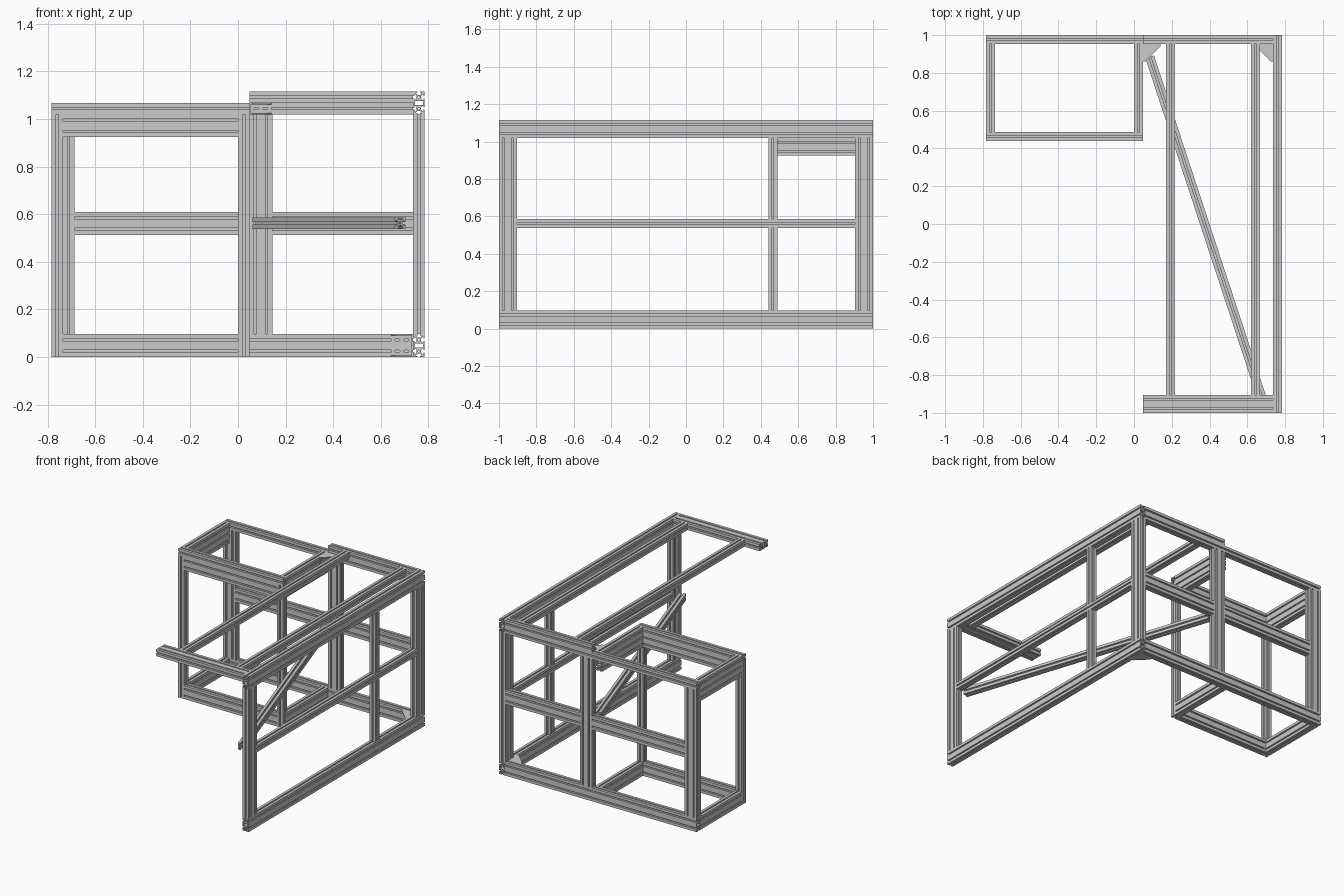
import bpy, bmesh, math
from mathutils import Matrix, Vector

if "Cube" in bpy.data.objects:
    bpy.data.objects.remove(bpy.data.objects["Cube"])

U = 0.048          # width of one extrusion cell


def prism_mesh(loops, length):
    """Fill closed 2D loops (first is the outline, rest are holes) and extrude along z."""
    cu = bpy.data.curves.new("section", 'CURVE')
    cu.dimensions = '2D'
    cu.fill_mode = 'BOTH'
    cu.extrude = length / 2
    for pts in loops:
        sp = cu.splines.new('POLY')
        sp.points.add(len(pts) - 1)
        for p, co in zip(sp.points, pts):
            p.co = (co[0], co[1], 0, 1)
        sp.use_cyclic_u = True
    ob = bpy.data.objects.new("section", cu)
    bpy.context.scene.collection.objects.link(ob)
    dg = bpy.context.evaluated_depsgraph_get()
    me = bpy.data.meshes.new_from_object(ob.evaluated_get(dg))
    bpy.data.objects.remove(ob)
    bpy.data.curves.remove(cu)
    return me


def ring(cx, cy, rx, ry, n=12):
    return [(cx + rx * math.cos(2 * math.pi * i / n), cy + ry * math.sin(2 * math.pi * i / n))
            for i in range(n)]


# T-slot: offset along the edge and depth into the bar
HALF_SLOT = [(.0048, 0), (.0048, .0052), (.0115, .0052), (.0115, .008), (.0055, .0145)]
SLOT = [(-s, d) for s, d in HALF_SLOT] + [(s, d) for s, d in reversed(HALF_SLOT)]


def section(cells):
    w, h = cells * U / 2, U / 2
    centres = [(i - (cells - 1) / 2) * U for i in range(cells)]
    out = [(-w, -h)]
    out += [(c + s, -h + d) for c in centres for s, d in SLOT]
    out += [(w, -h)] + [(w - d, s) for s, d in SLOT] + [(w, h)]
    out += [(c - s, h - d) for c in reversed(centres) for s, d in SLOT]
    out += [(-w, h)] + [(-w + d, -s) for s, d in SLOT]
    loops = [out] + [ring(c, 0, .0042, .0042) for c in centres]
    if cells == 2:
        loops.append([(-.008, -.017), (.008, -.017), (.008, .017), (-.008, .017)])
    return loops


def link(name, me, mat=Matrix()):
    me.name = name
    me.materials.clear()
    for p in me.polygons:
        p.use_smooth = False
    ob = bpy.data.objects.new(name, me)
    ob.matrix_world = mat
    bpy.context.scene.collection.objects.link(ob)
    return ob


def beam(name, x, y, z):
    """Slotted bar filling the box x, y, z; the longest axis is its length."""
    spans = [x, y, z]
    size = [b - a for a, b in spans]
    mid = Vector([(a + b) / 2 for a, b in spans])
    thin, wide, long_ = sorted(range(3), key=lambda i: size[i])
    ex = Vector([float(i == wide) for i in range(3)])
    ez = Vector([float(i == long_) for i in range(3)])
    rot = Matrix((ex, ez.cross(ex), ez)).transposed().to_4x4()
    cells = 2 if size[wide] > 1.5 * U else 1
    me = prism_mesh(section(cells), size[long_])
    return link(name, me, Matrix.Translation(mid) @ rot)


def gusset(name, cx, cy, z0, h, sx, size=.092, t=.006):
    """Corner bracket: two slotted plates and two triangular cheeks."""
    bm = bmesh.new()
    rows = [h / 2] if h < .06 else [h * .25, h * .75]
    plate = [[(0, 0), (size, 0), (size, h), (0, h)]]
    plate += [ring(size * f, r, .012, .005) for f in (.32, .72) for r in rows]
    cheek = [[(0, 0), (size, 0), (size, .012), (.012, size), (0, size)]]
    ux, uy, uz = Vector((sx, 0, 0)), Vector((0, -1, 0)), Vector((0, 0, 1))
    parts = [(plate, ux, uz, uy, (0, 0, 0)), (plate, uy, uz, ux, (0, 0, 0)),
             (cheek, ux, uy, uz, (0, 0, 0)), (cheek, ux, uy, uz, (0, 0, h - t))]
    for loops, a, b, n, off in parts:
        me = prism_mesh(loops, t)
        o = Vector((cx, cy, z0)) + Vector(off) + n * t / 2
        me.transform(Matrix((a, b, n)).transposed().to_4x4())
        me.transform(Matrix.Translation(o))
        bm.from_mesh(me)
        bpy.data.meshes.remove(me)
    bmesh.ops.recalc_face_normals(bm, faces=bm.faces)
    me = bpy.data.meshes.new(name)
    bm.to_mesh(me)
    bm.free()
    link(name, me)


# key planes
R = (.736, .784)                      # right panel thickness
BACK = (1 - U, 1)                     # rear wall thickness
L0, L1 = -.784, U                     # left bay extents in x
FRONT = (.44, .44 + U)                # front wall of the left bay
LEFT, INNER = (L0, L0 + U), (0, U)    # side walls of the left bay
LOW, TOP, CAP = (0, 2 * U), (1.02, 1.116), (1.02, 1.068)
POST = (2 * U, 1.02)
SUB = (1.02 - 2 * U, 1.02)
MID = (.538, .538 + U)

# right panel
beam("right_bottom_rail", R, (-1, 1), LOW)
beam("right_top_rail", R, (-1, 1), TOP)
beam("right_front_post", R, (-1, -1 + 2 * U), POST)
beam("right_rear_post", R, (1 - 2 * U, 1), POST)
beam("right_middle_rail", R, (-1 + 2 * U, 1 - 2 * U), MID)
beam("right_lower_stud", R, FRONT, (2 * U, MID[0]))
beam("right_upper_stud", R, FRONT, (MID[1], 1.02))

# rear wall
beam("rear_bottom_rail", (L0, R[0]), BACK, LOW)
beam("rear_top_rail", (U, R[0]), BACK, TOP)
beam("rear_centre_post", (U, 3 * U), BACK, POST)
beam("rear_left_post", (L0, L0 + 2 * U), BACK, POST)
beam("rear_middle_rail_right", (3 * U, R[0]), BACK, (.513, .513 + 2 * U))
beam("rear_middle_rail_left", (L0 + 2 * U, U), BACK, (.513, .513 + 2 * U))

# roof of the open bay
beam("front_top_beam", (U, R[0]), (-1, -1 + 2 * U), (1.068, 1.116))
for name, x in (("left", .17), ("right", .62)):
    beam("roof_bar_" + name, (x, x + U), (-1 + 2 * U, 1 - U), (1.068, 1.116))

# left bay: cap frame, posts and lower frame
beam("bay_cap_rear", (L0, L1), BACK, CAP)
beam("bay_cap_front", (L0, L1), FRONT, CAP)
beam("bay_front_upper_beam", (L0 + U, 0), FRONT, SUB)
beam("bay_front_lower_beam", (L0 + U, 0), FRONT, LOW)
for name, x in (("left", LEFT), ("right", INNER)):
    beam("bay_cap_" + name, x, (FRONT[1], BACK[0]), CAP)
    beam("bay_upper_side_" + name, x, (FRONT[1], BACK[0]), SUB)
    beam("bay_lower_side_" + name, x, (FRONT[1], BACK[0]), LOW)
    beam("bay_front_post_" + name, x, FRONT, (0, 1.02))

# diagonal brace at mid height
a, b = Vector((.083, .885, 0)), Vector((.682, -.935, 0))
d = b - a
brace = beam("diagonal_brace", (-U / 2, U / 2), (-d.length / 2, d.length / 2), MID)
brace.matrix_world = (Matrix.Translation((a + b) / 2)
                      @ Matrix.Rotation(math.atan2(d.y, d.x) + math.pi / 2, 4, 'Z')
                      @ brace.matrix_world)

# corner brackets
gusset("top_gusset", U, 1 - U, 1.02, U, 1)
gusset("bottom_gusset", R[0], 1 - U, 0, 2 * U, -1)
